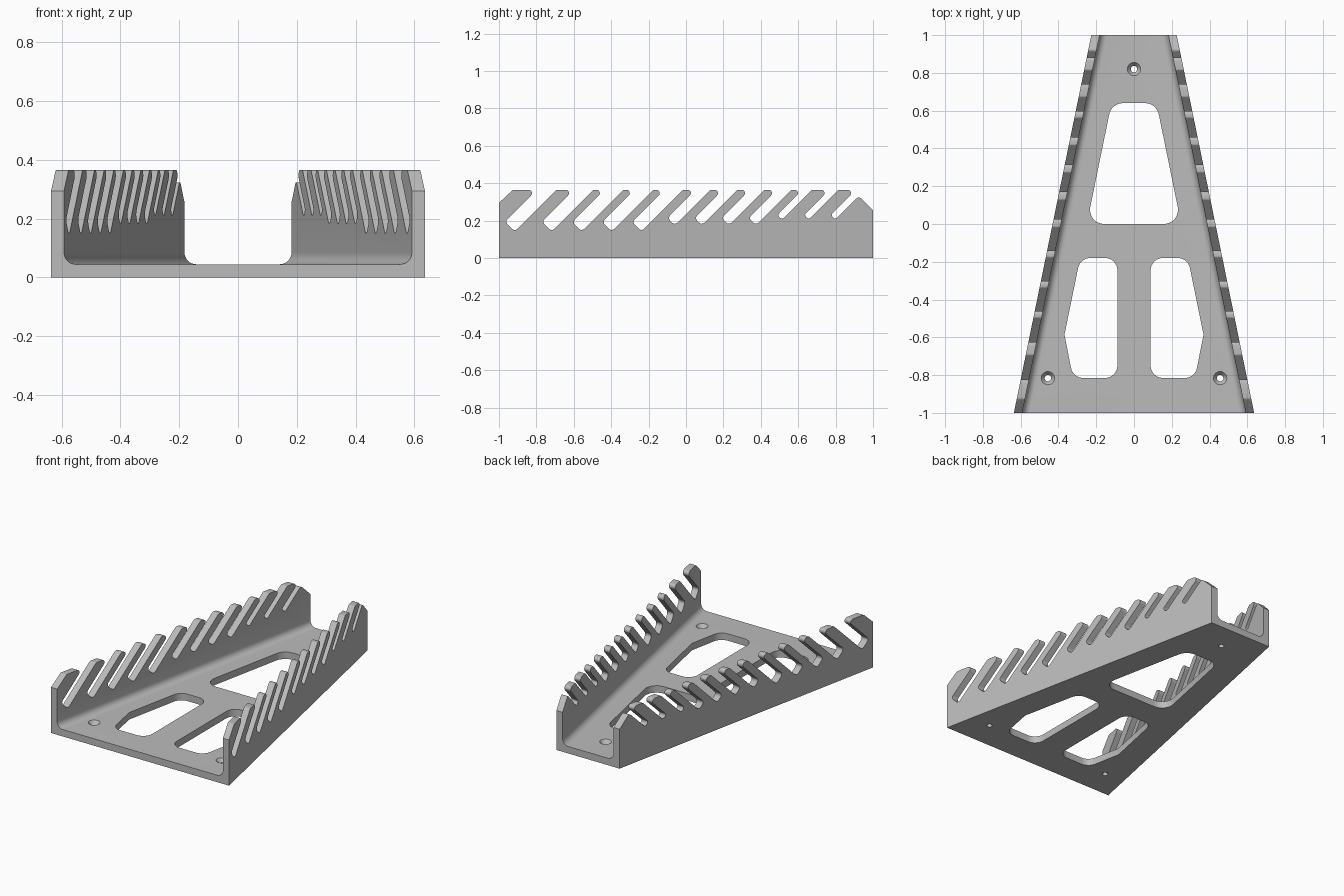
import bpy, bmesh, math
from mathutils import Vector

if "Cube" in bpy.data.objects:
    bpy.data.objects.remove(bpy.data.objects["Cube"])

grey = bpy.data.materials.new("plain grey")
grey.diffuse_color = (0.5, 0.5, 0.5, 1)
grey.use_nodes = True
grey.node_tree.nodes["Principled BSDF"].inputs["Base Color"].default_value = grey.diffuse_color


def loft(name, rings):
    """Solid skinned through rings of equal length, capped at both ends."""
    bm = bmesh.new()
    rows = [[bm.verts.new(p) for p in ring] for ring in rings]
    n = len(rows[0])
    for a, b in zip(rows, rows[1:]):
        for i in range(n):
            j = (i + 1) % n
            bm.faces.new((a[i], a[j], b[j], b[i]))
    bm.faces.new(rows[0][::-1])
    bm.faces.new(rows[-1])
    bm.normal_update()
    if bm.calc_volume(signed=True) < 0:
        bmesh.ops.reverse_faces(bm, faces=bm.faces[:])
    me = bpy.data.meshes.new(name)
    bm.to_mesh(me)
    bm.free()
    ob = bpy.data.objects.new(name, me)
    bpy.context.collection.objects.link(ob)
    me.materials.append(grey)
    return ob


def rounded(points, steps=6):
    """Polygon of (u, v, radius) points with filleted corners."""
    out = []
    for i, (u, v, r) in enumerate(points):
        p = Vector((u, v))
        if r == 0:
            out.append(p)
            continue
        a = (Vector(points[i - 1][:2]) - p).normalized()
        b = (Vector(points[(i + 1) % len(points)][:2]) - p).normalized()
        half = math.acos(max(-1, min(1, a.dot(b)))) / 2
        c = p + (a + b).normalized() * (r / math.sin(half))
        s = p + a * (r / math.tan(half)) - c
        e = p + b * (r / math.tan(half)) - c
        sweep = math.atan2(s.x * e.y - s.y * e.x, s.dot(e))
        start = math.atan2(s.y, s.x)
        for k in range(steps + 1):
            t = start + sweep * k / steps
            out.append(c + Vector((math.cos(t), math.sin(t))) * r)
    return out


def cut(target, cutter):
    """Subtract the cutter and remove it."""
    mod = target.modifiers.new("cut", "BOOLEAN")
    mod.operation, mod.solver, mod.object = "DIFFERENCE", "EXACT", cutter
    bpy.context.view_layer.objects.active = target
    bpy.context.view_layer.update()
    bpy.ops.object.modifier_apply(modifier=mod.name)
    bpy.data.objects.remove(cutter)


# Tapered U channel: floor, two walls and the inner fillets
WALL, FLOOR, FILLET, TALL = 0.044, 0.045, 0.04, 0.42


def channel_ring(y, outer):
    inner = outer - WALL
    half = [(outer, 0), (outer, TALL), (inner, TALL)]
    for k in range(9):
        t = math.pi / 2 * k / 8
        half.append((inner - FILLET + FILLET * math.cos(t),
                     FLOOR + FILLET - FILLET * math.sin(t)))
    full = half + [(-x, z) for x, z in reversed(half)]
    return [(x, y, z) for x, z in full]


rack = loft("slotted_rack", [channel_ring(-1, 0.636), channel_ring(1, 0.226)])

# Comb side profile: each slot is (left offset, width, depth) on a 45 degree line
TOP = 0.365
slots = [(-1.163, 0.105, 0.15), (-0.965, 0.105, 0.15)]
slots += [(-0.80 + 0.16 * i, 0.10, 0.15) for i in range(3)]
slots += [(-0.313 + 0.1445 * i, 0.078, 0.183) for i in range(4)]
slots += [(0.259 + 0.142 * i, 0.05, 0.213) for i in range(3)]
comb = [(-1.1, 0.202, 0), (-0.925, TOP, 0.02)]
for i, (left, width, low) in enumerate(slots):
    right = left + width
    low -= 0.008
    r = min(0.02, width * 0.3)
    comb.append((left + TOP, TOP, 0.018))
    comb.append((left + low + width / 2, low + width / 2, r))
    comb.append((right + low, low, r))
    if i < len(slots) - 1:
        comb.append((right + TOP, TOP, 0.015))
comb += [(0.924, 0.331, 0.018), (1.1, 0.155, 0), (1.1, 0.6, 0), (-1.1, 0.6, 0)]
outline = rounded(comb)
cut(rack, loft("comb_cutter", [[(x, p.x, p.y) for p in outline] for x in (-0.8, 0.8)]))

# Floor windows
rear = [(-0.25, 0, 0.075), (0.25, 0, 0.075), (0.119, 0.64, 0.075), (-0.119, 0.64, 0.075)]
side = [(0.088, -0.815, 0.065), (0.323, -0.815, 0.065), (0.368, -0.585, 0),
        (0.285, -0.18, 0.065), (0.088, -0.18, 0.065)]
mirrored = [(-x, y, r) for x, y, r in reversed(side)]
for shape in (rear, side, mirrored):
    outline = rounded(shape, 8)
    cut(rack, loft("window", [[(p.x, p.y, z) for p in outline] for z in (-0.1, 0.1)]))

# Countersunk screw holes
for cx, cy in ((0, 0.82), (-0.456, -0.816), (0.456, -0.816)):
    rings = [[(cx + r * math.cos(math.tau * k / 32), cy + r * math.sin(math.tau * k / 32), z)
              for k in range(32)] for z, r in ((-0.1, 0.017), (0.022, 0.017), (0.055, 0.043))]
    cut(rack, loft("screw_hole", rings))

# Smooth fillets, keep hard edges
bpy.ops.object.select_all(action="DESELECT")
rack.select_set(True)
bpy.context.view_layer.objects.active = rack
bpy.ops.object.shade_smooth_by_angle(angle=math.radians(30))
